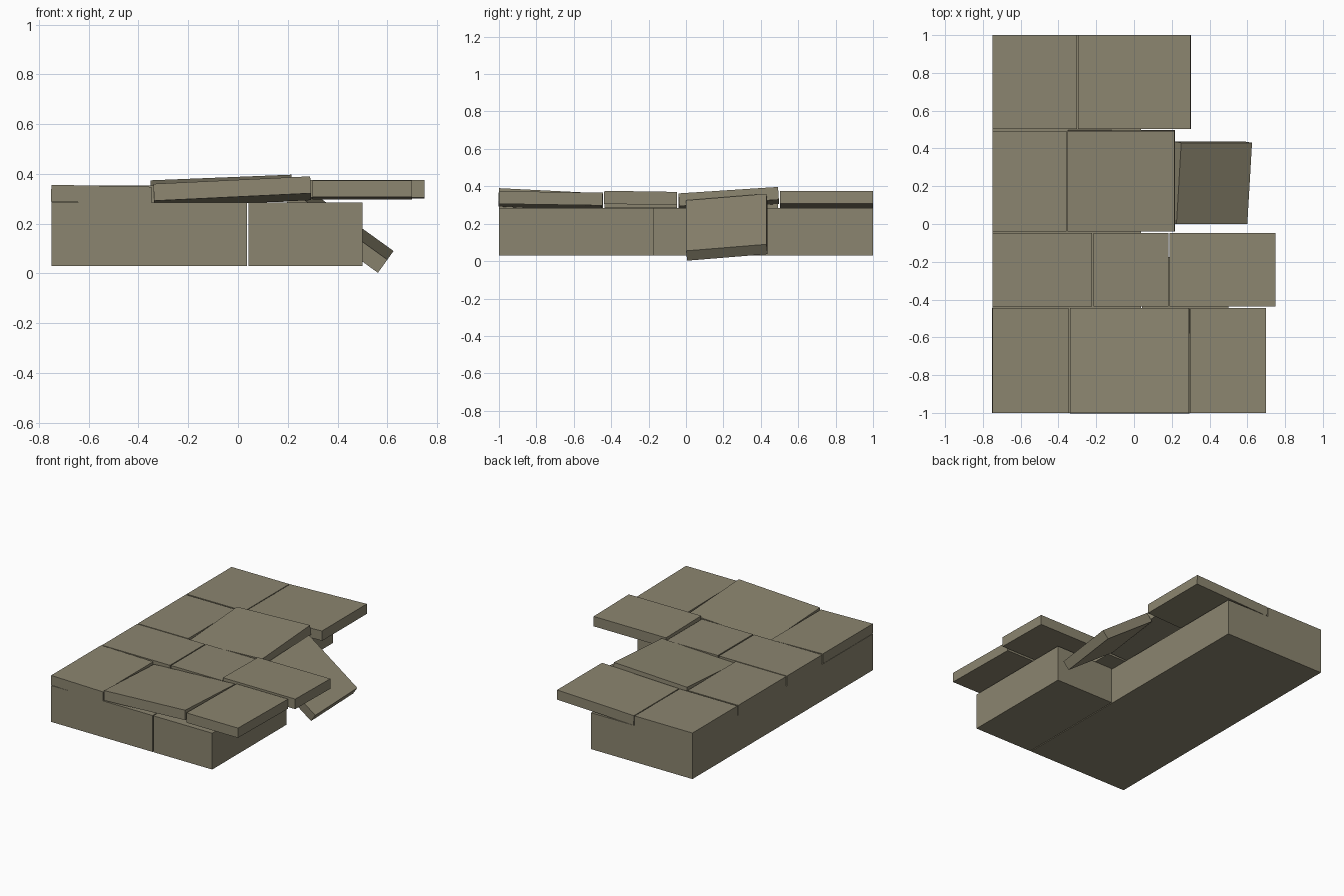
import bpy
import bmesh
from mathutils import Vector

cube = bpy.data.objects.get("Cube")
if cube:
    bpy.data.objects.remove(cube, do_unlink=True)

# Single weathered stone colour
stone = bpy.data.materials.new("olive_grey_stone")
stone.use_nodes = True
COLOUR = (0.26, 0.235, 0.16, 1)
stone.diffuse_color = COLOUR
shader = stone.node_tree.nodes["Principled BSDF"]
shader.inputs["Base Color"].default_value = COLOUR
shader.inputs["Roughness"].default_value = 0.9


def stone_box(name, centre, u, v, thick):
    """Box whose top face is centred on centre and spanned by edges u and v."""
    centre, u, v = Vector(centre), Vector(u), Vector(v)
    down = -u.cross(v).normalized() * thick
    bm = bmesh.new()
    bmesh.ops.create_cube(bm, size=1)
    for vert in bm.verts:
        p = vert.co.copy()
        vert.co = centre + u * p.x + v * p.y + down * (0.5 - p.z)
    bmesh.ops.recalc_face_normals(bm, faces=bm.faces)
    mesh = bpy.data.meshes.new(name)
    bm.to_mesh(mesh)
    bm.free()
    mesh.materials.append(stone)
    obj = bpy.data.objects.new(name, mesh)
    bpy.context.collection.objects.link(obj)
    return obj


def slab(name, x0, x1, y0, y1, top, thick=0.068, rise_x=0, rise_y=0):
    """Paving stone with its top at the given height and a slight tilt."""
    dx, dy = x1 - x0, y1 - y0
    stone_box(name, ((x0 + x1) / 2, (y0 + y1) / 2, top),
              (dx, 0, rise_x * dx), (0, dy, rise_y * dy), thick)


# Foundation blocks
slab("long_base_block", -0.75, 0.037, -1, 1, 0.285, 0.255)
slab("front_base_block", 0.043, 0.5, -1, -0.175, 0.285, 0.255)

# Front row of paving
y = (-1, -0.445)
slab("front_row_right_slab", -0.75, -0.347, *y, 0.352, rise_x=-0.02)
slab("front_row_middle_slab", -0.34, 0.29, *y, 0.361, rise_x=0.048, rise_y=-0.05)
slab("front_row_left_slab", 0.30, 0.70, *y, 0.37, rise_y=-0.015)

# Second row, overhanging the foundation
y = (-0.437, -0.047)
slab("second_row_right_slab", -0.75, -0.222, *y, 0.353)
slab("second_row_middle_slab", -0.214, 0.182, *y, 0.354)
slab("second_row_left_slab", 0.188, 0.75, *y, 0.373, 0.07, rise_y=-0.015)

# Third row, with a lifted stone
y = (-0.04, 0.492)
slab("third_row_right_slab", -0.75, -0.358, *y, 0.353)
slab("third_row_lifted_slab", -0.352, 0.215, *y, 0.368, rise_x=0.04, rise_y=0.065)

# Back row
y = (0.502, 1)
slab("back_row_right_slab", -0.75, -0.302, *y, 0.353)
slab("back_row_left_slab", -0.296, 0.30, *y, 0.364, rise_x=0.036)

# Slab that has slipped off the edge
stone_box("fallen_slab", (0.425, 0.215, 0.2075),
          (0.375, 0, -0.27), (0.025, 0.43, 0.035), 0.065)
